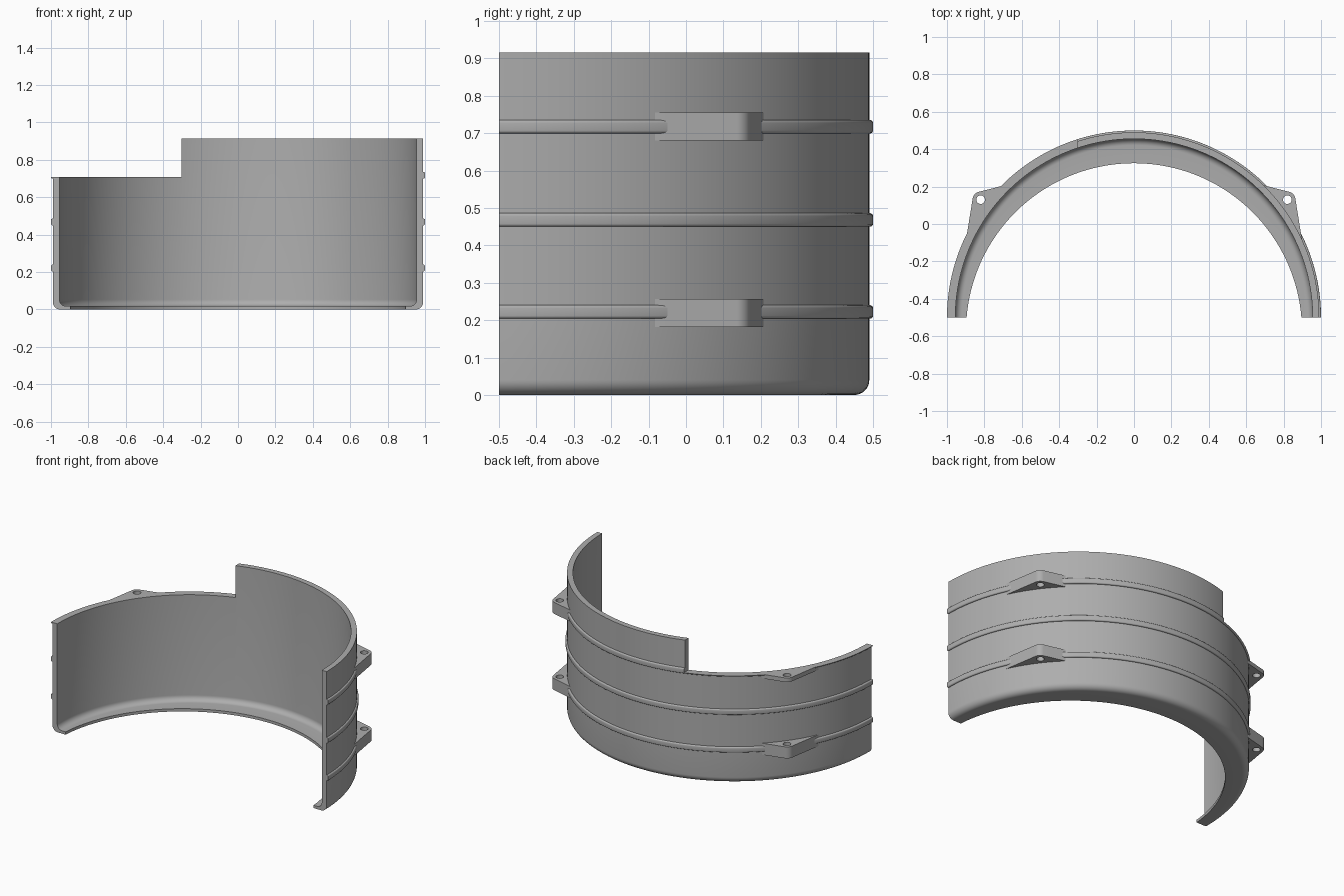
import bpy, bmesh, math
from mathutils import Vector

cube = bpy.data.objects.get("Cube")
if cube:
    bpy.data.objects.remove(cube)

grey = bpy.data.materials.new("plain grey")
grey.use_nodes = True
GREY = (0.42, 0.42, 0.42, 1)
grey.diffuse_color = GREY
grey.node_tree.nodes["Principled BSDF"].inputs["Base Color"].default_value = GREY

AXIS_Y = -0.5                   # centre line of the half ring
OUTER, INNER, RIB = 0.99, 0.955, 1.0
TOP, LOW_TOP, STEP_X = 0.915, 0.707, -0.303
LIP = 0.018                     # thickness of the bottom lip
RIB_HEIGHTS = (0.222, 0.468, 0.717)
STEPS = 96


def activate(obj):
    bpy.ops.object.select_all(action='DESELECT')
    obj.select_set(True)
    bpy.context.view_layer.objects.active = obj


def arc(cx, cz, r, start, end, n=6):
    """Points of an arc, angles in degrees."""
    angles = [math.radians(start + (end - start) * i / n) for i in range(n + 1)]
    return [(cx + r * math.cos(a), cz + r * math.sin(a)) for a in angles]


def lip_radius(a):
    """The lip opening is a circle set forward of the ring's axis."""
    shift, r = 0.073, 0.898
    return -shift * math.sin(a) + math.sqrt(r * r - (shift * math.cos(a)) ** 2)


# Wall section: rounded foot, ribs, rim, inner face and inner fillet
section = arc(OUTER - 0.04, 0.04, 0.04, -90, 0, 8)
for z in RIB_HEIGHTS:
    section.append((OUTER, z - 0.018))
    section += arc(RIB - 0.008, z - 0.010, 0.008, -90, 0, 4)
    section += arc(RIB - 0.008, z + 0.010, 0.008, 0, 90, 4)
    section.append((OUTER, z + 0.018))
section += [(OUTER, TOP), (INNER, TOP)]
section += arc(INNER - 0.035, LIP + 0.035, 0.035, 0, -90, 8)

# Sweep the section through half a turn
bm = bmesh.new()
rings = []
for i in range(STEPS + 1):
    a = math.pi * i / STEPS
    lip = lip_radius(a)
    points = section + [(lip, LIP), (lip, 0)]
    rings.append([bm.verts.new((r * math.cos(a), AXIS_Y + r * math.sin(a), z))
                  for r, z in points])
count = len(rings[0])
for r0, r1 in zip(rings, rings[1:]):
    for j in range(count):
        k = (j + 1) % count
        bm.faces.new((r0[j], r1[j], r1[k], r0[k]))
bm.faces.new(rings[0])
bm.faces.new(rings[-1][::-1])
bmesh.ops.recalc_face_normals(bm, faces=bm.faces)
mesh = bpy.data.meshes.new("half_ring_wall")
bm.to_mesh(mesh)
bm.free()
wall = bpy.data.objects.new("half_ring_wall", mesh)
bpy.context.collection.objects.link(wall)
mesh.materials.append(grey)

# Step down the rim on the right-hand side
bpy.ops.mesh.primitive_cube_add(size=2, location=(STEP_X - 1, 0, LOW_TOP + 1))
cutter = bpy.context.object
cutter.name = "rim_step_cutter"
cutter.hide_render = True
cut = wall.modifiers.new("rim_step", 'BOOLEAN')
cut.operation = 'DIFFERENCE'
cut.solver = 'EXACT'
cut.object = cutter
activate(wall)
bpy.ops.object.modifier_apply(modifier=cut.name)
bpy.data.objects.remove(cutter)
activate(wall)
bpy.ops.object.shade_smooth_by_angle(angle=math.radians(30))


def make_lug(name, side, z0, z1):
    """Bored boss joined to the wall by a tapering web."""
    centre, radius, bore = Vector((0.82, 0.13)), 0.043, 0.023
    front, back = Vector((0.898, -0.083)), Vector((0.693, 0.207))

    def tangent(p, sign):
        d = p - centre
        return math.atan2(d.y, d.x) + sign * math.acos(radius / d.length)

    start, end = tangent(front, 1), tangent(back, -1)
    while end < start:
        end += 2 * math.pi
    outline = [front] + [Vector(p) for p in arc(centre.x, centre.y, radius,
               math.degrees(start), math.degrees(end), 20)] + [back]
    hole = [Vector(p) for p in arc(centre.x, centre.y, bore, 0, 360, 24)[:-1]]
    curve = bpy.data.curves.new(name, 'CURVE')
    curve.dimensions = '2D'
    curve.fill_mode = 'BOTH'
    curve.extrude = (z1 - z0) / 2
    for loop in (outline, hole):
        spline = curve.splines.new('POLY')
        spline.points.add(len(loop) - 1)
        for point, p in zip(spline.points, loop):
            point.co = (p.x * side, p.y, 0, 1)
        spline.use_cyclic_u = True
    lug = bpy.data.objects.new(name, curve)
    lug.location.z = (z0 + z1) / 2
    bpy.context.collection.objects.link(lug)
    curve.materials.append(grey)
    activate(lug)
    bpy.ops.object.convert(target='MESH')
    lug = bpy.context.object
    bm = bmesh.new()
    bm.from_mesh(lug.data)
    bmesh.ops.remove_doubles(bm, verts=bm.verts, dist=0.0001)
    bmesh.ops.recalc_face_normals(bm, faces=bm.faces)
    bm.to_mesh(lug.data)
    bm.free()
    bpy.ops.object.shade_smooth_by_angle(angle=math.radians(30))


# Two lugs on each side; the upper right one is trimmed by the step
for label, side, upper_top in (("left", 1, 0.755), ("right", -1, LOW_TOP)):
    make_lug("lower_lug_" + label, side, 0.182, 0.257)
    make_lug("upper_lug_" + label, side, 0.68, upper_top)
